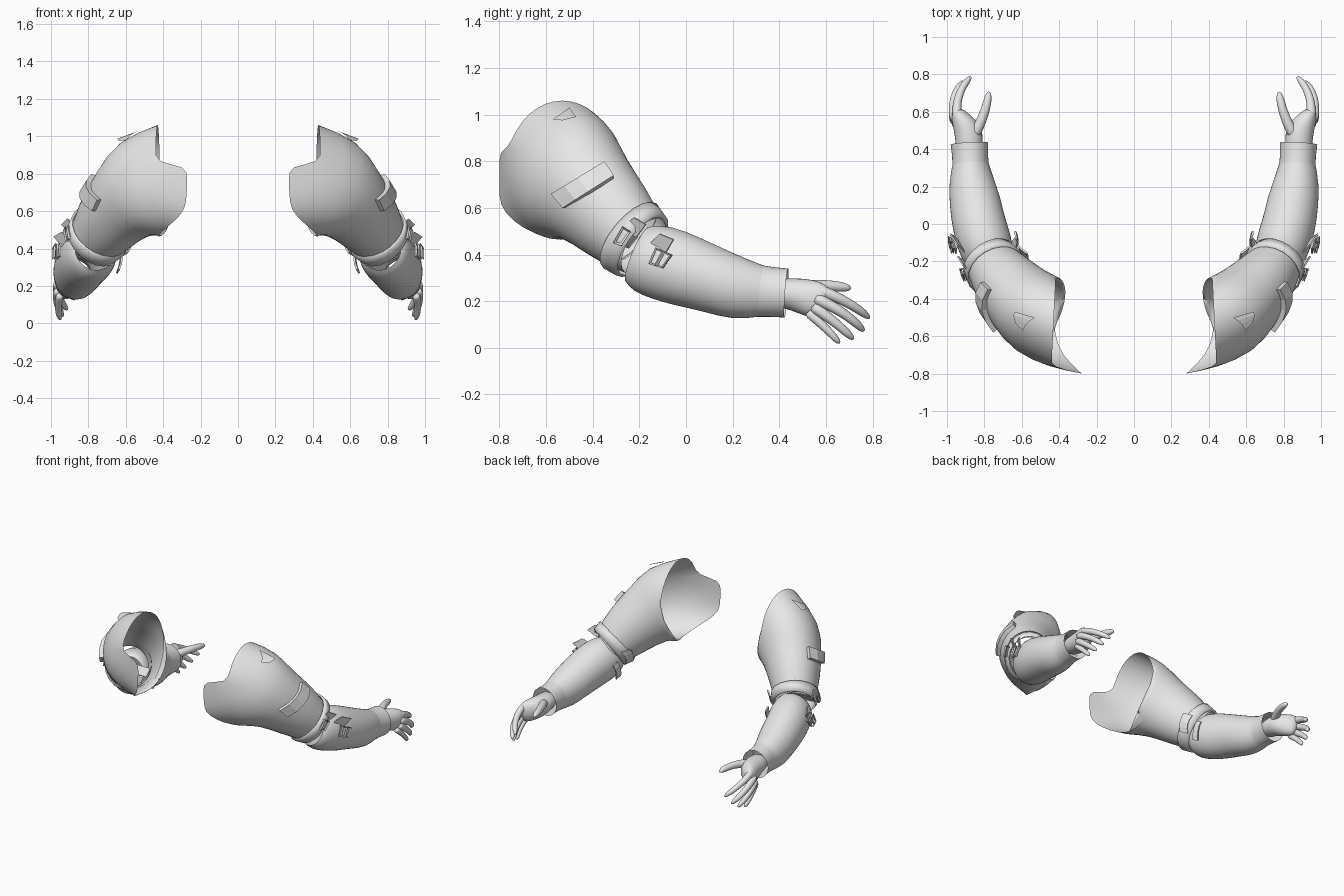
import bpy, bmesh, math
from mathutils import Vector as V
from mathutils.bvhtree import BVHTree

cube = bpy.data.objects.get("Cube")
if cube:
    bpy.data.objects.remove(cube)

grey = bpy.data.materials.new("light_grey")
grey.use_nodes = True
grey.diffuse_color = (0.8, 0.8, 0.8, 1)
grey.node_tree.nodes["Principled BSDF"].inputs["Base Color"].default_value = (0.8, 0.8, 0.8, 1)


def finish(name, bm, smooth=True, subsurf=0, solid=0, wire=0):
    """Turn a left-side bmesh into an object mirrored to the right side."""
    bmesh.ops.recalc_face_normals(bm, faces=bm.faces)
    mesh = bpy.data.meshes.new(name)
    bm.to_mesh(mesh)
    bm.free()
    obj = bpy.data.objects.new(name, mesh)
    bpy.context.collection.objects.link(obj)
    mesh.materials.append(grey)
    for poly in mesh.polygons:
        poly.use_smooth = smooth
    if wire:
        obj.modifiers.new("frame", 'WIREFRAME').thickness = wire
    if solid:
        obj.modifiers.new("thickness", 'SOLIDIFY').thickness = solid
    if subsurf:
        obj.modifiers.new("round", 'SUBSURF').levels = subsurf
        obj.modifiers["round"].render_levels = subsurf
    obj.modifiers.new("pair", 'MIRROR')
    return obj


def loft(stations, sides=20, start=None, cap=False):
    """Skin oval rings given as (x, y, z, half height, half width)."""
    bm = bmesh.new()
    pts = [V(s[:3]) for s in stations]
    rings = []
    for i, (c, s) in enumerate(zip(pts, stations)):
        t = pts[min(i + 1, len(pts) - 1)] - pts[max(i - 1, 0)]
        if i == 0 and start:
            t = V(start)
        t.normalize()
        w = t.cross(V((0, 0, 1))).normalized()
        up = w.cross(t)
        angles = [math.tau * k / sides for k in range(sides)]
        rings.append([bm.verts.new(c + up * s[3] * math.cos(a) + w * s[4] * math.sin(a)) for a in angles])
    for a, b in zip(rings, rings[1:]):
        for k in range(sides):
            j = (k + 1) % sides
            bm.faces.new((a[k], a[j], b[j], b[k]))
    if cap:
        bm.faces.new(rings[0])
        bm.faces.new(rings[-1])
    return bm, rings


def patch(name, tree, corners, side, offset, nx=4, ny=2, **kw):
    """Lay a four-cornered (y, z) piece of cloth on the sleeve."""
    bm = bmesh.new()
    a, b, c, d = [V(p) for p in corners]
    rows = []
    for j in range(ny + 1):
        row = []
        for i in range(nx + 1):
            p = a.lerp(b, i / nx).lerp(d.lerp(c, i / nx), j / ny)
            hit = tree.ray_cast(V((side * 2 + 0.7, p.x, p.y)), V((-side, 0, 0)))[0]
            x = hit.x if hit else 0.75
            row.append(bm.verts.new((x + side * offset, p.x, p.y)))
        rows.append(row)
    for r, q in zip(rows, rows[1:]):
        for i in range(nx):
            bm.faces.new((r[i], r[i + 1], q[i + 1], q[i]))
    return finish(name, bm, smooth=False, **kw)


# Upper sleeve, open at the shoulder, with the chest flap on its front edge
bm, rings = loft([
    (.43, -.53, .76, .305, .245), (.51, -.49, .73, .295, .24),
    (.60, -.41, .655, .225, .205), (.69, -.31, .555, .20, .18),
    (.745, -.235, .475, .165, .15), (.785, -.18, .435, .14, .135)], start=(1, .05, 0))
sleeve_tree = BVHTree.FromBMesh(bm)
edge = rings[0][4:11]
rim = [(.275, -.80, .845), (.27, -.80, .77), (.275, -.80, .69), (.28, -.80, .61),
       (.34, -.745, .545), (.41, -.66, .49)]
flap = [bm.verts.new(p) for p in rim] + [edge[-1]]
for i in range(6):
    face = [edge[i], edge[i + 1], flap[i + 1], flap[i]]
    bm.faces.new(face[:2] + face[3:] if face[1] == face[2] else face)
finish("upper_sleeve", bm, subsurf=1)

# Forearm sleeve with fullness under the elbow
bm, rings = loft([
    (.765, -.215, .395, .12, .11), (.77, -.19, .385, .15, .135),
    (.80, -.10, .365, .165, .15), (.83, 0, .33, .158, .145),
    (.85, .12, .29, .143, .14), (.87, .23, .25, .137, .122), (.875, .33, .243, .11, .096)])
forearm_tree = BVHTree.FromBMesh(bm)
finish("forearm_sleeve", bm, subsurf=1)

# Cuff
bm, _ = loft([(.873, .30, .245, .115, .10), (.876, .36, .24, .108, .096), (.88, .43, .235, .107, .102)])
finish("cuff", bm, subsurf=1)

# Strap around the elbow
bm, _ = loft([(.74, -.245, .485, .168, .155), (.743, -.24, .48, .182, .166),
              (.775, -.195, .44, .168, .154), (.778, -.19, .436, .15, .14)])
finish("elbow_strap", bm)

# Pocket flap on the upper arm and seam tab on the shoulder
patch("arm_pocket", sleeve_tree, [(-.58, .66), (-.35, .80), (-.31, .74), (-.53, .60)], 1, .03, solid=.03)
patch("shoulder_tab", sleeve_tree, [(-.57, .98), (-.50, 1.03), (-.47, .99), (-.53, .975)], 1, .006)

# Buckles, each a base tab, an open frame and a loose strap end
buckles = [
    ("upper", sleeve_tree, [(-.31, .45), (-.27, .52), (-.21, .48), (-.25, .43)],
     [(.86, -.27, .52), (.89, -.21, .475), (.94, -.17, .53), (.91, -.22, .56)]),
    ("lower", forearm_tree, [(-.16, .36), (-.13, .43), (-.06, .40), (-.10, .34)],
     [(.90, -.15, .45), (.93, -.09, .40), (.98, -.05, .465), (.94, -.11, .49)])]
for name, tree, corners, end in buckles:
    patch(name + "_buckle_base", tree, corners, 1, .02, solid=.01)
    patch(name + "_buckle_frame", tree, corners, 1, .035, nx=1, ny=2, wire=.014)
    bm = bmesh.new()
    bm.faces.new([bm.verts.new(p) for p in end])
    finish(name + "_strap_end", bm, smooth=False, solid=.008)

# Strap tabs on the inner side of the elbow
patch("upper_inner_tab", sleeve_tree, [(-.22, .38), (-.16, .49), (-.12, .47), (-.18, .36)], -1, .03, solid=.01)
patch("lower_inner_tab", forearm_tree, [(-.13, .29), (-.08, .41), (-.04, .39), (-.09, .27)], -1, .025, solid=.01)

# Hand
bm, _ = loft([
    (.88, .34, .238, .058, .066), (.88, .43, .235, .065, .075), (.885, .50, .222, .08, .08),
    (.925, .56, .205, .083, .055), (.955, .61, .19, .068, .03)], sides=14, cap=True)
finish("palm", bm, subsurf=1)

fingers = {
    "thumb": ((.86, .47, .25), (.80, .58, .27), (.775, .71, .255), .03),
    "index_finger": ((.945, .56, .25), (.945, .69, .20), (.87, .79, .125), .025),
    "middle_finger": ((.96, .55, .215), (.97, .68, .15), (.91, .765, .07), .025),
    "ring_finger": ((.96, .54, .18), (.972, .64, .11), (.935, .72, .035), .024),
    "little_finger": ((.95, .52, .155), (.965, .60, .085), (.95, .66, .018), .021)}
for name, (a, b, c, r) in fingers.items():
    a, b, c = V(a), V(b), V(c)
    path = []
    for i in range(8):
        t = i / 7
        p = a.lerp(b, t).lerp(b.lerp(c, t), t) + (b - (a + c) / 2) * t * (1 - t)
        size = r * (1.1 - .4 * t) * (.5 if i == 7 else 1)
        path.append((*p, size, size))
    bm, _ = loft(path, sides=10, cap=True)
    finish(name, bm, subsurf=1)
